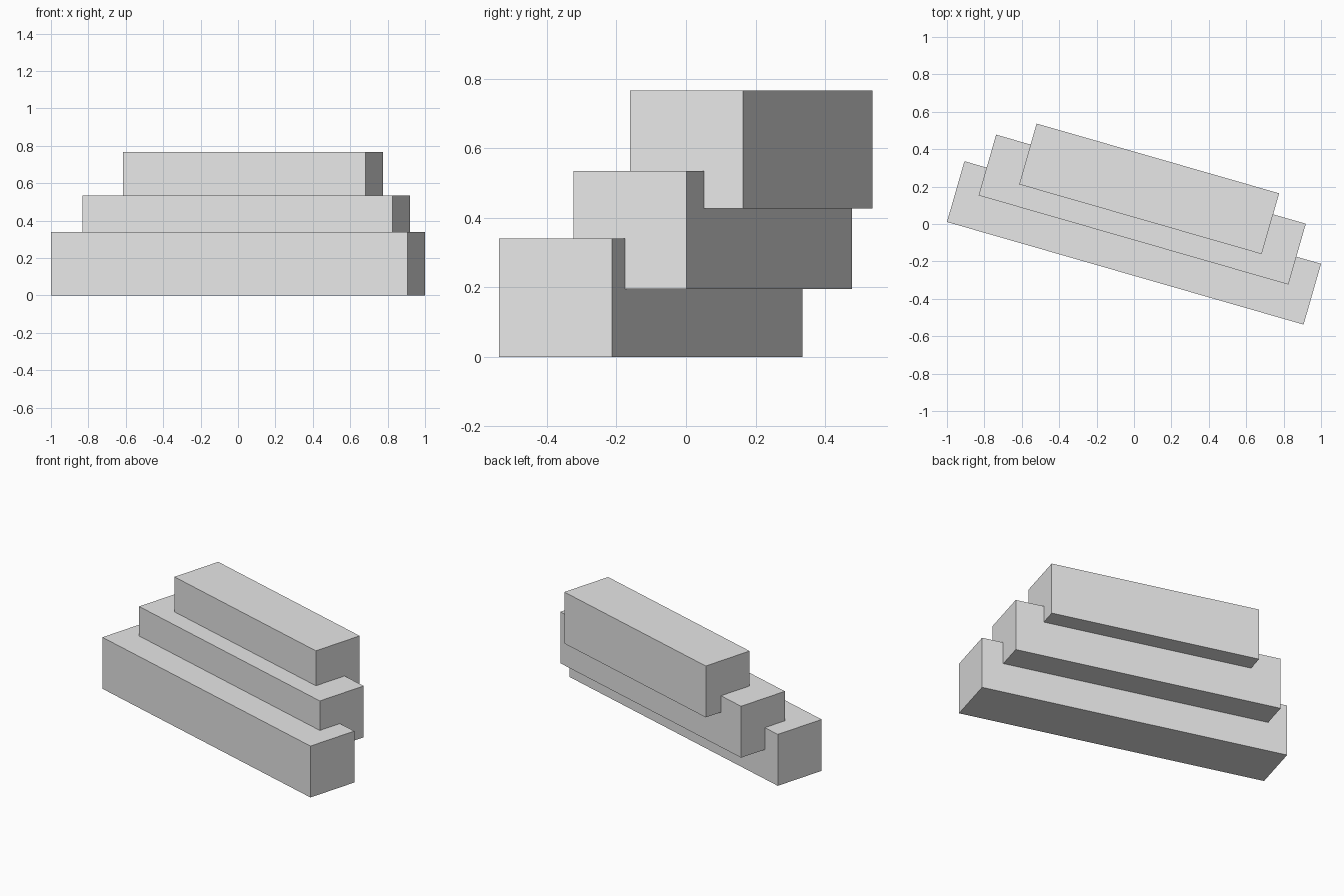
import bpy
import math

if "Cube" in bpy.data.objects:
    bpy.data.objects.remove(bpy.data.objects["Cube"])

grey = bpy.data.materials.new("light_grey")
grey.diffuse_color = (0.8, 0.8, 0.8, 1.0)
grey.use_nodes = True
grey.node_tree.nodes["Principled BSDF"].inputs["Base Color"].default_value = grey.diffuse_color

DEPTH, HEIGHT = 0.338, 0.34
TURN = math.radians(-16.05)


def step(name, x, y, bottom, length):
    """One stair block, turned with the whole flight."""
    bpy.ops.mesh.primitive_cube_add(
        size=1, location=(x, y, bottom + HEIGHT / 2), rotation=(0, 0, TURN))
    block = bpy.context.object
    block.name = name
    block.scale = (length, DEPTH, HEIGHT)
    block.data.materials.append(grey)


# Three overlapping steps, each shorter and further back than the one below
step("bottom_step", 0.0, -0.101, 0.0, 1.984)
step("middle_step", 0.044, 0.077, 0.195, 1.723)
step("top_step", 0.081, 0.188, 0.426, 1.349)
